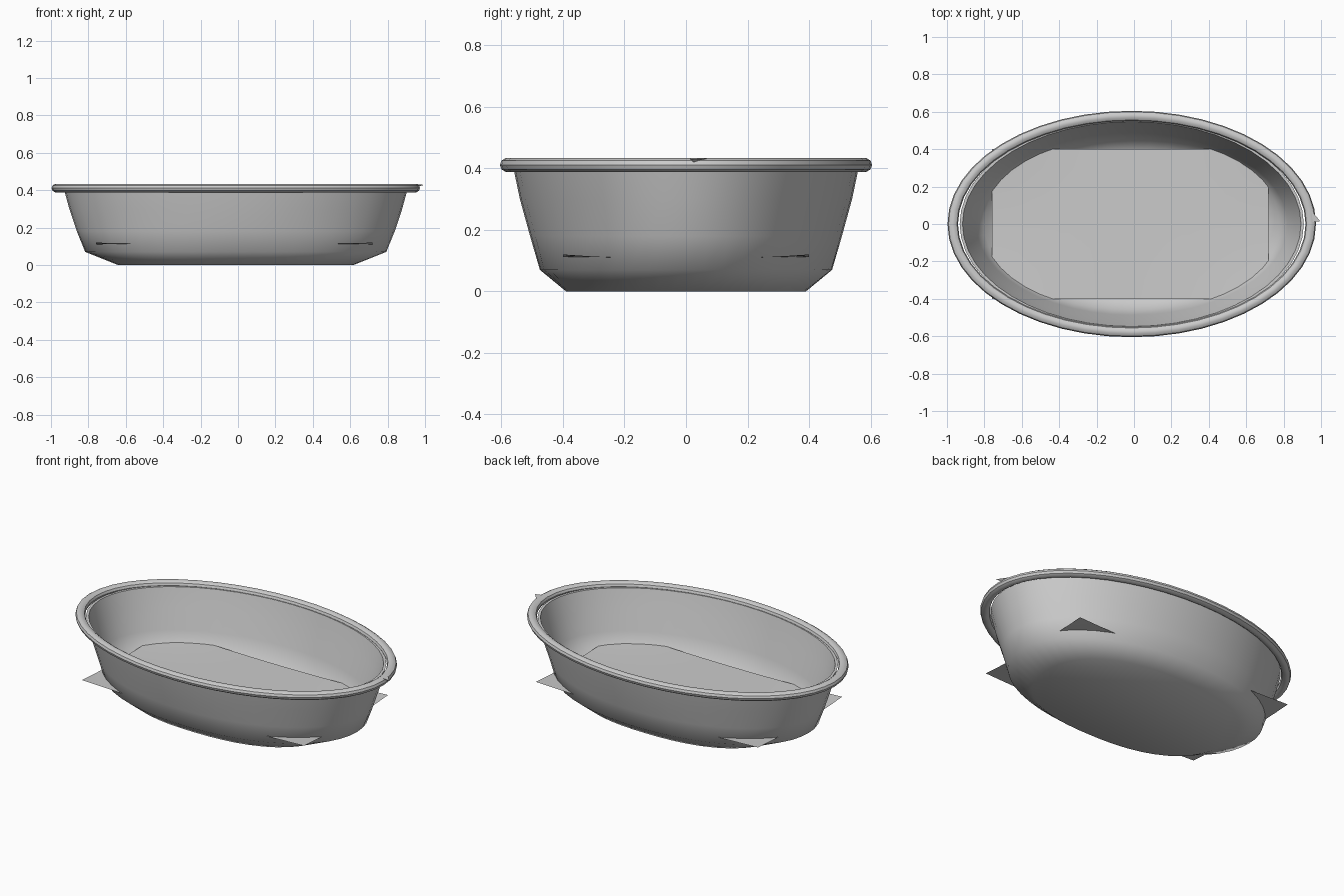
import bpy, bmesh
from math import cos, sin, pi

if "Cube" in bpy.data.objects:
    bpy.data.objects.remove(bpy.data.objects["Cube"])

SEG = 48
CX = -0.012  # the oval sits very slightly left of centre


def finish(name, bm, angle=0.6):
    bmesh.ops.recalc_face_normals(bm, faces=bm.faces)
    me = bpy.data.meshes.new(name)
    bm.to_mesh(me)
    bm.free()
    ob = bpy.data.objects.new(name, me)
    bpy.context.collection.objects.link(ob)
    bpy.ops.object.select_all(action='DESELECT')
    ob.select_set(True)
    bpy.context.view_layer.objects.active = ob
    bpy.ops.object.shade_smooth_by_angle(angle=angle)
    return ob


def oval(a, b, z, n, i):
    """Point i on a superellipse; n = 2 is a true ellipse, larger is squarer."""
    c, s = cos(2 * pi * i / SEG), sin(2 * pi * i / SEG)
    r = (abs(c) ** n + abs(s) ** n) ** (-1 / n)
    return (CX + a * r * c, b * r * s, z)


def loft(name, rings, closed=False, angle=0.6):
    """Skin oval rings given as (half length, half width, height, squareness)."""
    bm = bmesh.new()
    loops = [[bm.verts.new(oval(*ring, i)) for i in range(SEG)] for ring in rings]
    pairs = list(zip(loops, loops[1:]))
    if closed:
        pairs.append((loops[-1], loops[0]))
    else:
        bm.faces.new(loops[0])
        bm.faces.new(loops[-1])
    for lo, hi in pairs:
        for i in range(SEG):
            j = (i + 1) % SEG
            bm.faces.new((lo[i], lo[j], hi[j], hi[i]))
    return finish(name, bm, angle)


# Tub shell: underside, chamfer, leaning outer wall, then inner wall and inner bottom
loft("tub_shell", [
    (0.63, 0.39, 0.0, 2.4), (0.805, 0.475, 0.07, 2.1), (0.85, 0.507, 0.18, 2),
    (0.89, 0.54, 0.30, 2), (0.92, 0.563, 0.41, 2),
    (0.905, 0.548, 0.41, 2), (0.873, 0.522, 0.30, 2), (0.832, 0.487, 0.18, 2),
    (0.787, 0.458, 0.08, 2.1), (0.62, 0.38, 0.015, 2.4)], angle=1.0)

# Rolled rim
rim = []
for k in range(10):
    t = 2 * pi * k / 10
    rim.append((0.957 + 0.028 * cos(t), 0.578 + 0.027 * cos(t), 0.411 + 0.024 * sin(t), 2))
loft("rolled_rim", rim, closed=True)

# Nearly flat rectangular floor sheet whose corners poke through the wall
bm = bmesh.new()
bmesh.ops.create_grid(bm, x_segments=16, y_segments=8, size=1)
for v in bm.verts:
    u, w = v.co.x, v.co.y
    v.co = (-0.02 + 0.74 * u, 0.40 * w, 0.105 + 0.015 * (u * w) ** 2)
finish("floor_sheet", bm)

# Small burr on the right end of the rim
bm = bmesh.new()
pts = [bm.verts.new(p) for p in
       ((0.95, 0.07, 0.432), (0.995, 0.015, 0.428), (0.94, 0.01, 0.434), (0.95, 0.03, 0.415))]
for tri in ((0, 1, 2), (0, 3, 1), (1, 3, 2), (0, 2, 3)):
    bm.faces.new([pts[i] for i in tri])
finish("rim_burr", bm)
